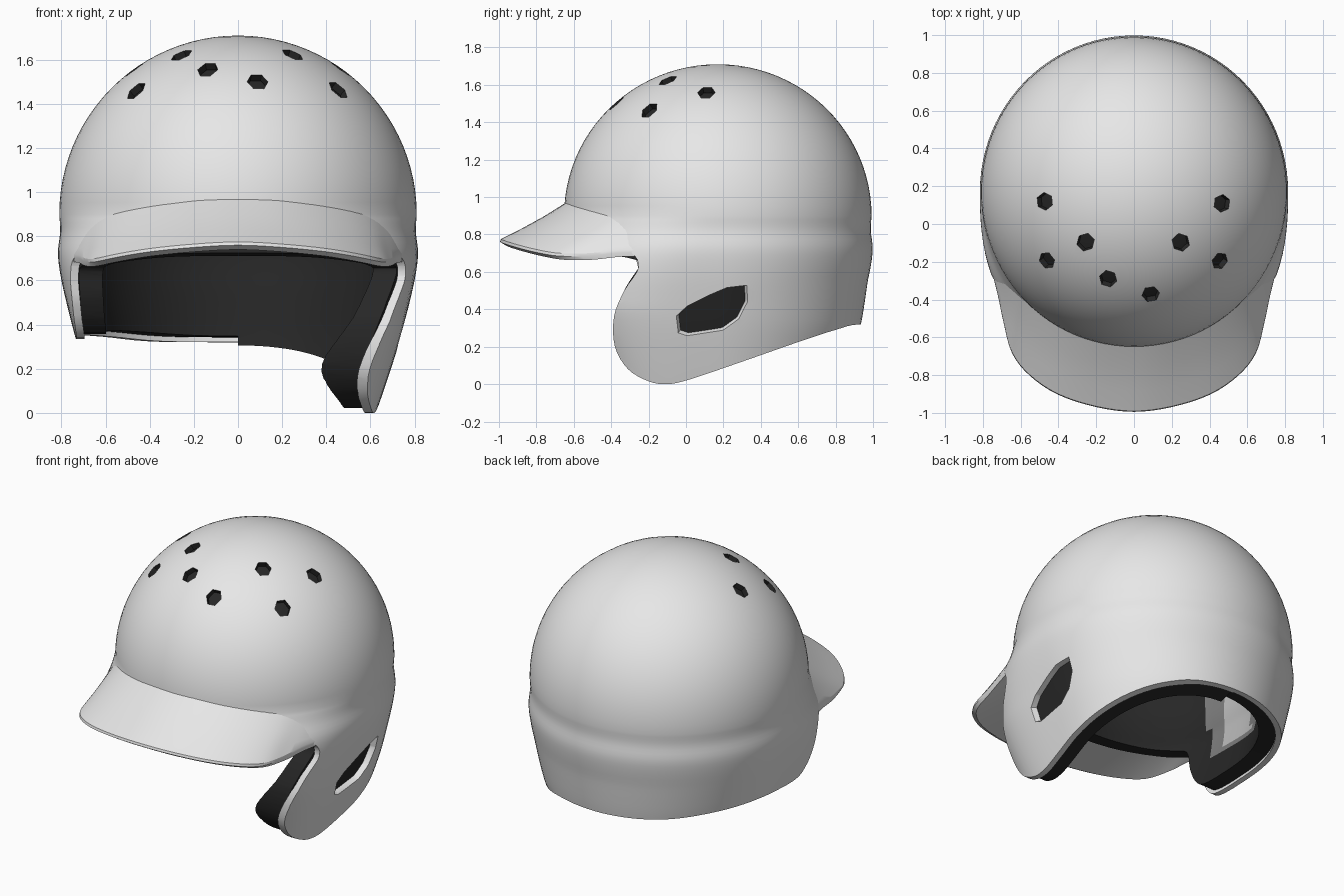
import bpy, bmesh
from math import sin, cos, pi
from mathutils import Vector

cube = bpy.data.objects.get("Cube")
if cube:
    bpy.data.objects.remove(cube, do_unlink=True)

CENTRE = Vector((0, 0.17, 0.9))
SIDES = 96


def material(name, value):
    m = bpy.data.materials.new(name)
    m.use_nodes = True
    m.diffuse_color = (value, value, value, 1)
    m.node_tree.nodes["Principled BSDF"].inputs["Base Color"].default_value = (value, value, value, 1)
    return m


shell_grey = material("shell light grey", 0.8)
liner_black = material("liner black", 0.02)
patch_border = material("patch mid grey", 0.2)
patch_centre = material("patch pale grey", 0.5)


def build(name, verts, faces, *mats):
    mesh = bpy.data.meshes.new(name)
    bm = bmesh.new()
    vs = [bm.verts.new(v) for v in verts]
    for f in faces:
        bm.faces.new([vs[i] for i in f])
    bmesh.ops.recalc_face_normals(bm, faces=bm.faces)
    bm.to_mesh(mesh)
    bm.free()
    ob = bpy.data.objects.new(name, mesh)
    bpy.context.collection.objects.link(ob)
    for m in mats:
        mesh.materials.append(m)
    return ob


def spline(points, steps):
    """Catmull-Rom curve through the points."""
    p = [Vector(q) for q in points]
    p = [2 * p[0] - p[1]] + p + [2 * p[-1] - p[-2]]
    out = []
    for i in range(1, len(p) - 2):
        a, b, c, d = p[i - 1:i + 3]
        for k in range(steps):
            t = k / steps
            out.append(0.5 * (2 * b + (c - a) * t + (2 * a - 5 * b + 4 * c - d) * t * t
                              + (3 * b - a - 3 * c + d) * t ** 3))
    return out + [p[-2]]


def loft(rings, closed_ends=True):
    """Faces joining rings of equal length."""
    n = len(rings[0])
    verts = [v for r in rings for v in r]
    faces = [(i * n + j, i * n + (j + 1) % n, (i + 1) * n + (j + 1) % n, (i + 1) * n + j)
             for i in range(len(rings) - 1) for j in range(n)]
    if closed_ends:
        faces += [tuple(range(n)), tuple(range(len(verts) - n, len(verts)))]
    return verts, faces


def apply(ob, kind, **settings):
    bpy.context.view_layer.objects.active = ob
    mod = ob.modifiers.new(kind, kind)
    for key, value in settings.items():
        setattr(mod, key, value)
    bpy.ops.object.modifier_apply(modifier=mod.name)


def cut(ob, cutter, materials='INDEX'):
    apply(ob, 'BOOLEAN', operation='DIFFERENCE', solver='EXACT', object=cutter, material_mode=materials)
    bpy.data.objects.remove(cutter)


def smooth(ob, angle):
    bpy.ops.object.select_all(action='DESELECT')
    ob.select_set(True)
    bpy.context.view_layer.objects.active = ob
    bpy.ops.object.shade_smooth_by_angle(angle=angle)


def ramp(value):
    return min(1, max(0, value))


# Dome with tapering skirt; the front of the skirt is squarer so the flaps lie flat
SKIRT = spline([(0.81, 0.9), (0.806, 0.82), (0.816, 0.72), (0.80, 0.6), (0.765, 0.45),
                (0.725, 0.3), (0.66, 0.1), (0.59, -0.1)], 4)


def dome(name, inset, thickness, *mats):
    profile = [(0.81 * sin(a), 0.9 + (0.81 - inset) * cos(a), 2)
               for a in [pi / 2 * i / 24 for i in range(1, 24)]]
    profile += [(r, z, 2 + 1.6 * ramp((0.9 - z) / 0.5)) for r, z in SKIRT]
    rings = []
    for r, z, n in profile:
        r = r * (0.81 - inset) / 0.81
        ring = []
        for j in range(SIDES):
            c, s = cos(2 * pi * j / SIDES), sin(2 * pi * j / SIDES)
            e = n if s < 0 else 2
            k = r / (abs(c) ** e + abs(s) ** e) ** (1 / e)
            depth = 1.015 + (0.035 * ramp((0.55 - z) / 0.25) if s > 0 else 0)
            ring.append((c * k, CENTRE.y + s * k * depth, z))
        rings.append(ring)
    verts, faces = loft(rings, False)
    verts.append((0, CENTRE.y, 1.71 - inset))
    faces += [(j, (j + 1) % SIDES, len(verts) - 1) for j in range(SIDES)]
    ob = build(name, verts, faces, *mats)
    apply(ob, 'SOLIDIFY', thickness=thickness, offset=-1)
    return ob


shell = dome("helmet_shell", 0, 0.035, shell_grey)
liner = dome("inner_liner", 0.04, 0.1, liner_black, patch_border, patch_centre)


def prism(name, outline, x0, x1, grow=1, drop=0):
    mid = sum((Vector(p) for p in outline), Vector((0, 0))) / len(outline)
    far = [mid + (Vector(p) - mid) * grow for p in outline]
    return build(name, *loft([[(x0, p[0], p[1]) for p in outline],
                              [(x1, p[0], p[1] - drop) for p in far]]))


# Lower edge: long ear flap on the left, short one on the right
# The liner hangs lower at the brow and sits slightly inside the shell elsewhere
brow = [(-1.2, 0.80), (-0.62, 0.755), (-0.40, 0.72), (-0.29, 0.70)]
long_flap = [(-0.255, 0.62), (-0.33, 0.5), (-0.385, 0.36), (-0.38, 0.2), (-0.31, 0.08),
             (-0.2, 0.015), (-0.1, 0), (0.02, 0.025), (0.3, 0.12), (0.6, 0.225), (0.8, 0.29)]
short_flap = [(-0.255, 0.62), (-0.23, 0.5), (-0.16, 0.38), (-0.05, 0.335), (0.3, 0.352),
              (0.6, 0.345), (0.8, 0.325)]
nape = [(0.93, 0.32), (1.2, 0.32)]
for ob, drop, lift in ((shell, 0, 0), (liner, 0.03, 0.022)):
    for flap, x0, x1 in ((long_flap, -0.001, 1.5), (short_flap, -1.5, 0)):
        points = [(y, z - drop) for y, z in brow]
        points += [(y + lift / 2, z + lift) for y, z in flap + nape]
        edge = [tuple(p) for p in spline(points, 4)]
        cut(ob, prism("edge_cutter", edge + [(1.2, -0.6), (-1.2, -0.6)], x0, x1))

# Pale patch with a grey border on the inner side of the right pad
for face in liner.data.polygons:
    x, y, z = face.center
    if x < -0.4 and face.normal.x > 0.4 and -0.09 < y < 0.35 and 0.53 < z < 0.98:
        face.material_index = 2 if 0.02 < y < 0.28 and 0.57 < z < 0.93 else 1

# Ear opening with a flared rim
ear = [(-0.02, 0.30), (-0.02, 0.385), (0.03, 0.43), (0.13, 0.48), (0.2, 0.51), (0.285, 0.52),
       (0.295, 0.45), (0.26, 0.37), (0.19, 0.315), (0.02, 0.285)]
cut(shell, prism("ear_cutter", ear, 0.66, 0.80, 1.35, 0.03))

# Dark vent holes over the crown
for x, y, z in ((-0.47, 0.12, 1.55), (0.46, 0.11, 1.55), (-0.47, -0.2, 1.47), (0.46, -0.2, 1.47),
                (-0.26, -0.1, 1.63), (0.25, -0.1, 1.63), (-0.14, -0.3, 1.57), (0.09, -0.38, 1.51)):
    out = (Vector((x, y, z)) - CENTRE).normalized()
    turn = out.to_track_quat('Z', 'Y')
    rings = [[CENTRE + out * d + turn @ Vector((r * cos(pi * k / 3), 1.15 * r * sin(pi * k / 3), 0))
              for k in range(6)] for d, r in ((0.7, 0.042), (0.86, 0.05))]
    cut(shell, build("vent_cutter", *loft(rings), liner_black), 'TRANSFER')


# Brim: half of each edge is listed from the centre outwards, then mirrored
def mirrored(points):
    return spline([(-x, y, z) for x, y, z in points[:0:-1]] + points, 4)


rim = mirrored([(0, -0.99, 0.775), (0.2, -0.965, 0.765), (0.4, -0.9, 0.745), (0.55, -0.8, 0.72),
                (0.645, -0.68, 0.70), (0.69, -0.52, 0.70), (0.72, -0.38, 0.715), (0.755, -0.24, 0.72)])
root = mirrored([(0, -0.635, 0.975), (0.17, -0.62, 0.97), (0.34, -0.555, 0.955), (0.48, -0.465, 0.935),
                 (0.59, -0.37, 0.905), (0.67, -0.27, 0.87), (0.73, -0.17, 0.83), (0.765, -0.08, 0.79)])
sections = []
for a, b in zip(rim, root):
    under = Vector((b.x * 0.99, b.y + 0.005, 0.755 - 0.066 * abs(a.x)))
    inward = (b - a) * 0.08
    inward.z = 0
    tip = a + Vector((0, 0, -0.015)) - inward * 0.15
    low = a + inward + Vector((0, 0, -0.035))
    sections.append([b, b.lerp(a, 0.35) - Vector((0, 0, 0.008)), b.lerp(a, 0.7) - Vector((0, 0, 0.006)),
                     a, tip, low, low.lerp(under, 0.5), under])
brim = build("brim", *loft(sections), shell_grey)

for ob, angle in ((shell, 0.8), (liner, 0.8), (brim, 0.45)):
    smooth(ob, angle)
